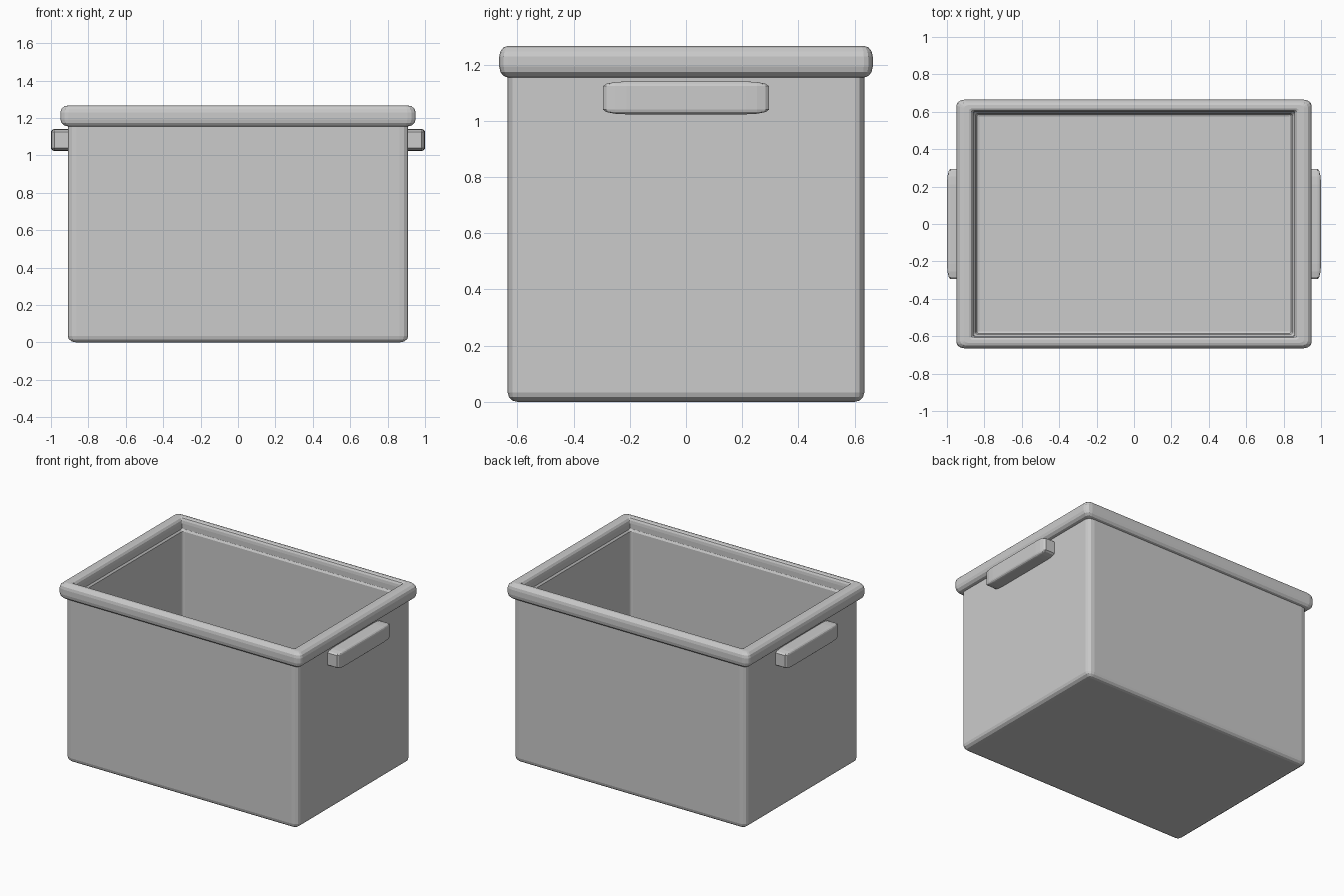
import bpy, bmesh, math

if "Cube" in bpy.data.objects:
    bpy.data.objects.remove(bpy.data.objects["Cube"])

SX = 1.4      # bevels are wider along x than along y
STEPS = 3     # segments per rounded corner


def finish(bm, name):
    bmesh.ops.recalc_face_normals(bm, faces=bm.faces)
    me = bpy.data.meshes.new(name)
    bm.to_mesh(me)
    bm.free()
    ob = bpy.data.objects.new(name, me)
    bpy.context.collection.objects.link(ob)
    return ob


def ring(bm, hx, hy, r, z):
    """Rounded rectangle of vertices."""
    r = max(r, 0.002)
    out = []
    for q, (sx, sy) in enumerate([(1, 1), (-1, 1), (-1, -1), (1, -1)]):
        for i in range(STEPS + 1):
            a = math.pi / 2 * (q + i / STEPS)
            out.append(bm.verts.new((sx * (hx - r * SX) + r * SX * math.cos(a),
                                     sy * (hy - r) + r * math.sin(a), z)))
    return out


def loft(name, hx, hy, profile, closed=False):
    """Skin rings given as (inset, z, corner radius)."""
    bm = bmesh.new()
    rings = [ring(bm, hx - SX * o, hy - o, r, z) for o, z, r in profile]
    pairs = list(zip(rings, rings[1:]))
    if closed:
        pairs.append((rings[-1], rings[0]))
    else:
        bm.faces.new(rings[0])
        bm.faces.new(rings[-1])
    n = len(rings[0])
    for a, b in pairs:
        for i in range(n):
            j = (i + 1) % n
            bm.faces.new((a[i], a[j], b[j], b[i]))
    return finish(bm, name)


def arc(co, cz, ro, rz, a0, a1, corner):
    """Quarter-round part of a profile; corner maps inset to corner radius."""
    pts = []
    for i in range(STEPS + 1):
        a = math.radians(a0 + (a1 - a0) * i / STEPS)
        o = co + ro * math.cos(a)
        pts.append((o, cz + rz * math.sin(a), corner(o)))
    return pts


# Open box body: outside wall, rounded lip, inside wall, floor
R = 0.033
body = arc(R, R, R, R, 270, 180, lambda o: R - o)
body += arc(0.022, 1.178, 0.022, 0.022, 180, 0, lambda o: R - o * 0.45)
body += [(0.044, 0.07, 0.013), (0.05, 0.055, 0.008), (0.06, 0.05, 0.004)]
loft("box_body", 0.91, 0.635, body)

# Rim: rounded ring around the opening
W, LO, HI, B = 0.066, 1.155, 1.267, 0.03
BZ = 0.038
outer = lambda o: 0.032 - o * 0.6
inner = lambda o: 0.004 + (W - o) * 0.4
rim = arc(B, LO + BZ, B, BZ, 270, 180, outer)
rim += arc(B, HI - BZ, B, BZ, 180, 90, outer)
rim += arc(W - 0.018, HI - BZ, 0.018, BZ, 90, 0, inner)
rim += arc(W - 0.018, LO + BZ, 0.018, BZ, 0, -90, inner)
loft("rim", 0.95, 0.665, rim, closed=True)

# Handles: rounded cube stretched along y, one on each side
for side, label in ((1, "right"), (-1, "left")):
    bm = bmesh.new()
    bmesh.ops.create_cube(bm, size=1)
    bmesh.ops.bevel(bm, geom=bm.edges[:], offset=0.14, segments=3,
                    profile=0.5, affect='EDGES')
    bmesh.ops.scale(bm, vec=(0.13, 0.59, 0.117), verts=bm.verts)
    bmesh.ops.translate(bm, vec=(side * 0.935, 0, 1.082), verts=bm.verts)
    finish(bm, label + "_handle")
